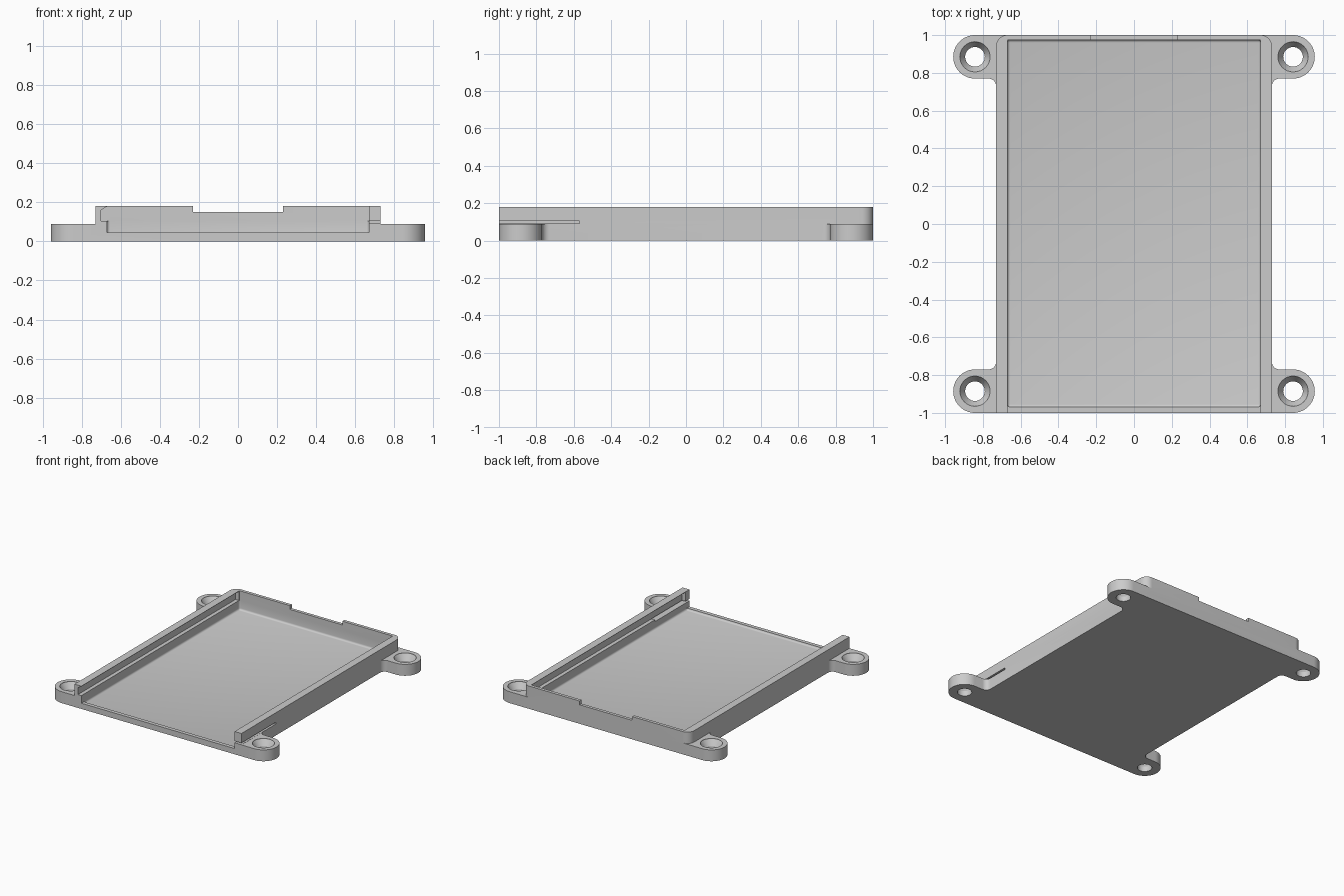
import bpy, bmesh
from math import cos, sin, radians

if "Cube" in bpy.data.objects:
    bpy.data.objects.remove(bpy.data.objects["Cube"])

grey = bpy.data.materials.new("plain grey")
grey.diffuse_color = (0.6, 0.6, 0.6, 1)
grey.use_nodes = True
grey.node_tree.nodes["Principled BSDF"].inputs["Base Color"].default_value = grey.diffuse_color


def arc(cx, cy, r, a0, a1, n):
    return [(cx + r * cos(radians(a0 + (a1 - a0) * i / n)),
             cy + r * sin(radians(a0 + (a1 - a0) * i / n))) for i in range(n + 1)]


def link(name, bm):
    bmesh.ops.recalc_face_normals(bm, faces=bm.faces)
    me = bpy.data.meshes.new(name)
    bm.to_mesh(me)
    bm.free()
    ob = bpy.data.objects.new(name, me)
    bpy.context.collection.objects.link(ob)
    me.materials.append(grey)
    return ob


def prism(name, pts, a, b, along_y=False):
    """Extrude an outline along z, or an x/z profile along y."""
    bm = bmesh.new()
    place = (lambda u, v, w: (u, w, v)) if along_y else (lambda u, v, w: (u, v, w))
    lo = [bm.verts.new(place(*p, a)) for p in pts]
    hi = [bm.verts.new(place(*p, b)) for p in pts]
    bm.faces.new(lo)
    bm.faces.new(hi)
    for i in range(len(pts)):
        j = (i + 1) % len(pts)
        bm.faces.new((lo[i], lo[j], hi[j], hi[i]))
    return link(name, bm)


def box(name, x0, x1, y0, y1, z0, z1):
    return prism(name, [(x0, y0), (x1, y0), (x1, y1), (x0, y1)], z0, z1)


def combine(ob, other, op):
    m = ob.modifiers.new(op, 'BOOLEAN')
    m.operation, m.solver, m.object = op, 'EXACT', other
    bpy.context.view_layer.objects.active = ob
    bpy.ops.object.modifier_apply(modifier=m.name)
    bpy.data.objects.remove(other)


# Base plate with four rounded ears
EX, EY = 0.842, 0.885
q = arc(0.77, 0.73, 0.04, 180, 90, 8) + arc(EX, EY, 0.115, -90, 90, 28)
left = [(-x, y) for x, y in reversed(q)]
outline = q + left + [(x, -y) for x, y in reversed(left)] + [(x, -y) for x, y in reversed(q)]
tray = prism("mounting_tray", outline, 0, 0.09)

# Raised walls, rounded at the back corners
body = [(-0.73, -1), (0.73, -1)] + arc(0.67, 0.94, 0.06, 0, 90, 10) + arc(-0.67, 0.94, 0.06, 90, 180, 10)
combine(tray, prism("walls", body, 0.04, 0.18), 'UNION')

# Pocket with rounded floor edges
pocket = box("pocket", -0.67, 0.67, -0.97, 0.975, 0.03, 0.3)
bm = bmesh.new()
bm.from_mesh(pocket.data)
edges = [e for e in bm.edges if min(v.co.z for v in e.verts) < 0.1]
bmesh.ops.bevel(bm, geom=edges, offset=0.015, segments=4, profile=0.5, affect='EDGES')
bm.to_mesh(pocket.data)
bm.free()
combine(tray, pocket, 'DIFFERENCE')

# Open front, square upper pocket, notch in the back wall, slit in the right wall
for cut in [(-0.67, 0.67, -1.1, -0.95, 0.045, 0.3),
            (-0.67, 0.67, -1.1, 0.975, 0.105, 0.3),
            (-0.23, 0.23, 0.9, 1.1, 0.15, 0.3),
            (0.6, 0.8, -1.1, -0.57, 0.091, 0.105)]:
    combine(tray, box("cut", *cut), 'DIFFERENCE')

# Undercut lid grooves, the right one closed at the front
groove = [(0.65, 0.105), (0.70, 0.105), (0.70, 0.16), (0.674, 0.177), (0.65, 0.177)]
for side, y0 in ((-1, -1.1), (1, -0.95)):
    combine(tray, prism("groove", [(side * x, z) for x, z in groove], y0, 0.97, True), 'DIFFERENCE')

# Countersunk screw holes
for sx in (-1, 1):
    for sy in (-1, 1):
        bm = bmesh.new()
        rings = []
        for r, z in ((0.052, -0.1), (0.052, 0.04), (0.08, 0.085), (0.08, 0.2)):
            rings.append([bm.verts.new((x, y, z)) for x, y in arc(sx * EX, sy * EY, r, 0, 348.75, 31)])
        for a, b in zip(rings, rings[1:]):
            for i in range(32):
                j = (i + 1) % 32
                bm.faces.new((a[i], a[j], b[j], b[i]))
        bm.faces.new(rings[0])
        bm.faces.new(rings[-1])
        combine(tray, link("screw_hole", bm), 'DIFFERENCE')

bpy.ops.object.select_all(action='DESELECT')
tray.select_set(True)
bpy.context.view_layer.objects.active = tray
bpy.ops.object.shade_smooth_by_angle(angle=radians(30))
